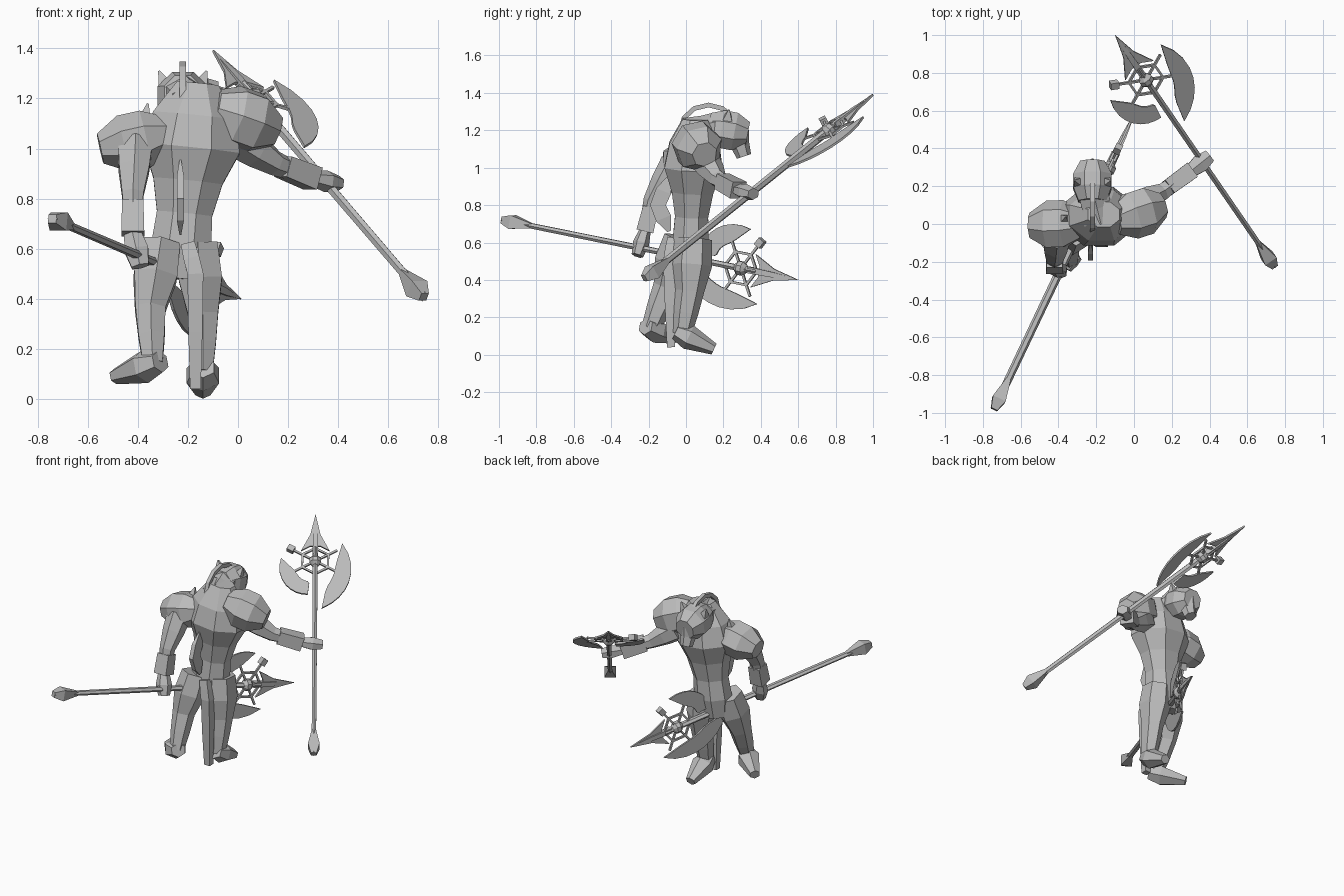
import bpy, bmesh, math
from mathutils import Vector, Matrix

cube = bpy.data.objects.get("Cube")
if cube:
    bpy.data.objects.remove(cube)

stone = bpy.data.materials.new("plain grey")
stone.use_nodes = True
stone.diffuse_color = (.5, .5, .5, 1)
stone.node_tree.nodes["Principled BSDF"].inputs["Base Color"].default_value = stone.diffuse_color

FORWARD, UP = Vector((0, 1, 0)), Vector((0, 0, 1))


def finish(name, bm, matrix):
    bmesh.ops.recalc_face_normals(bm, faces=bm.faces)
    mesh = bpy.data.meshes.new(name)
    bm.to_mesh(mesh)
    bm.free()
    mesh.materials.append(stone)
    obj = bpy.data.objects.new(name, mesh)
    bpy.context.collection.objects.link(obj)
    obj.matrix_world = matrix


def skin(name, joints, radii, sides=6, ref=FORWARD, flat=1, matrix=Matrix()):
    """Rings of the given radii, spread evenly along the joints and skinned."""
    joints = [Vector(joint) for joint in joints]
    last = len(joints) - 1
    centres = []
    for i in range(len(radii)):
        position = last * i / (len(radii) - 1)
        segment = min(int(position), last - 1)
        centres.append(joints[segment].lerp(joints[segment + 1], position - segment))
    bm = bmesh.new()
    rings = []
    for i, radius in enumerate(radii):
        before, after = centres[max(i - 1, 0)], centres[min(i + 1, len(radii) - 1)]
        tangent = (after - before).normalized()
        across = ref.cross(tangent).normalized()
        depth = tangent.cross(across) * flat
        angles = [math.tau * (k + .5) / sides for k in range(sides)]
        rings.append([bm.verts.new(centres[i] + radius * (across * math.cos(a) + depth * math.sin(a)))
                      for a in angles])
    for low, high in zip(rings, rings[1:]):
        for k in range(sides):
            bm.faces.new((low[k - 1], low[k], high[k], high[k - 1]))
    bm.faces.new(rings[0])
    bm.faces.new(rings[-1])
    finish(name, bm, matrix)


def plate(name, outline, matrix, thick=.012):
    """Thin flat plate from an outline in the local xz plane."""
    bm = bmesh.new()
    offset = FORWARD * thick / 2
    face = bm.faces.new([bm.verts.new(point - offset) for point in outline])
    grown = bmesh.ops.extrude_face_region(bm, geom=[face])["geom"]
    moved = [item for item in grown if isinstance(item, bmesh.types.BMVert)]
    bmesh.ops.translate(bm, verts=moved, vec=offset * 2)
    finish(name, bm, matrix)


# Torso, neck and head
skin("torso", [(-.24, .02, .48), (-.16, .05, 1.26)], [.1, .13, .12, .15, .21, .18, .09], sides=8, flat=.8)
skin("neck", [(-.18, .02, 1.17), (-.22, .18, 1.21)], [.1, .09, .09], ref=UP)
skin("head", [(-.22, .12, 1.22), (-.22, .33, 1.18)], [.08, .11, .11, .07], sides=8, ref=UP)
skin("snout", [(-.22, .27, 1.18), (-.22, .31, 1.06)], [.07, .05, .04])
for side in (-1, 1):
    root = Vector((-.22 + side * .07, .22, 1.25))
    skin("ear", [root, root + Vector((side * .025, .01, .06))], [.04, .005], sides=4)

# Crest arching from the upper back over the head
arc = [math.radians(angle) for angle in range(180, 0, -30)]
skin("crest", [(-.22, .12 + .15 * math.cos(a), 1.2 + .135 * math.sin(a)) for a in arc],
     [.018] * len(arc), sides=4, ref=Vector((1, 0, 0)))

# Back fin and hanging tail
skin("back_fin", [(-.23, -.09, .95), (-.23, -.15, .8), (-.23, -.09, .66)], [.005, .02, .02, .02, .005],
     sides=4, flat=3)
skin("tail", [(-.2, -.07, .62), (-.17, -.09, .5), (-.17, -.08, .04)], [.04, .045, .045, .04, .03], sides=4)


def leg(label, hip, knee, ankle, toe):
    skin(label + "_leg", [hip, knee, ankle], [.09, .1, .07, .06, .045], flat=1.1)
    ankle, toe = Vector(ankle), Vector(toe)
    skin(label + "_foot", [ankle.lerp(toe, -.2), toe], [.05, .075, .055, .035], ref=UP, flat=.9)


leg("left", (-.16, .04, .62), (-.14, .02, .34), (-.14, -.02, .11), (-.14, .15, .03))
leg("right", (-.31, -.02, .62), (-.35, -.1, .36), (-.34, -.19, .14), (-.49, -.06, .09))


def arm(label, shoulder, elbow, wrist, fingers, ref):
    elbow, wrist = Vector(elbow), Vector(wrist)
    skin(label + "_arm", [shoulder, elbow, wrist], [.08, .07, .05, .04, .04], ref=ref)
    skin(label + "_forearm_guard", [elbow.lerp(wrist, .2), wrist], [.06, .065], sides=4, ref=ref)
    skin(label + "_hand", [wrist, fingers], [.04, .055, .04], ref=ref, flat=.8)


arm("left", (0, .1, 1.04), (.15, .17, .94), (.3, .28, .88), (.4, .36, .86), UP)
arm("right", (-.41, -.06, 1.02), (-.42, -.18, .82), (-.42, -.22, .66), (-.39, -.26, .53), FORWARD)

# Shoulder armour
PAULDRON = [.08, .13, .13, .07]
skin("left_pauldron", [(-.1, .02, 1.16), (.15, .1, 1.07)], PAULDRON, sides=7, ref=UP)
skin("right_pauldron", [(-.28, 0, 1.06), (-.55, -.01, 1)], PAULDRON, sides=7, ref=UP, flat=.9)
skin("right_pauldron_spike", [(-.38, .02, 1.08), (-.36, .04, 1.18)], [.05, .005], sides=4)


def polar(centre, radius, degrees):
    angle = math.radians(degrees)
    return centre + radius * Vector((math.cos(angle), 0, math.sin(angle)))


def crescent(name, first, final, reach, flare, slant, width, matrix):
    """Curved blade between two angles, narrowing to a point at each end."""
    outer, inner = [], []
    steps = 8
    for i in range(steps + 1):
        t = 2 * i / steps - 1
        angle = first + (final - first) * i / steps
        radius = reach + flare * t * t + slant * t
        outer.append(polar(UP * -.45, radius, angle))
        inner.append(polar(UP * -.45, radius - width * (1 - t ** 6), angle))
    plate(name, outer + inner[-2:0:-1], matrix)


def weapon(label, tip, butt, across):
    # Local frame: x across the blades, z along the shaft with the tip at zero
    tip = Vector(tip)
    along = (tip - Vector(butt)).normalized()
    across = Vector(across)
    across = (across - along * across.dot(along)).normalized()
    frame = Matrix((across, along.cross(across), along)).transposed().to_4x4()
    frame.translation = tip
    end = UP * -1.78

    def strut(part, start, stop, radius=.009):
        skin(label + part, [start, stop], [radius, radius], sides=4, matrix=frame)

    # Shaft, flared butt and spear head
    skin(label + "_shaft", [end, UP * -.25], [.016, .018], flat=1.3, matrix=frame)
    skin(label + "_butt", [end, end + UP * .18], [.025, .052, .035, .018], sides=4, matrix=frame)
    half = [Vector((.032, 0, -.15)), Vector((.09, 0, -.27)), Vector((.03, 0, -.235))]
    other = [Vector((-point.x, 0, point.z)) for point in reversed(half)]
    plate(label + "_spear", [Vector()] + half + other, frame)
    skin(label + "_spear_ridge", [UP * -.3, Vector()], [.025, .02, .002], sides=4, matrix=frame)

    # Large and small blades
    crescent(label + "_big_blade", 54, -80, .22, .05, -.02, .11, frame)
    crescent(label + "_small_blade", 150, 252, .2, 0, -.05, .11, frame)

    # Hub with its lattice of struts and a square stud
    hub = UP * -.345
    skin(label + "_hub", [hub - UP * .04, hub + UP * .04], [.015, .04, .04, .015], sides=8, matrix=frame)
    for angle in range(30, 390, 60):
        corner = polar(hub, .095, angle)
        strut("_ring_strut", corner, polar(hub, .095, angle + 60))
        strut("_spoke", hub, corner)
        if angle % 180 != 90:
            strut("_outer_strut", corner, polar(hub, .16, angle))
    strut("_square_stud", polar(hub, .155, 150), polar(hub, .2, 150), .027)


weapon("raised_weapon", (-.1, 1, 1.39), (.74, -.22, .41), (.82, .57, 0))
weapon("lowered_weapon", (.01, .6, .4), (-.74, -.98, .72), (-.08, -.16, -.98))
